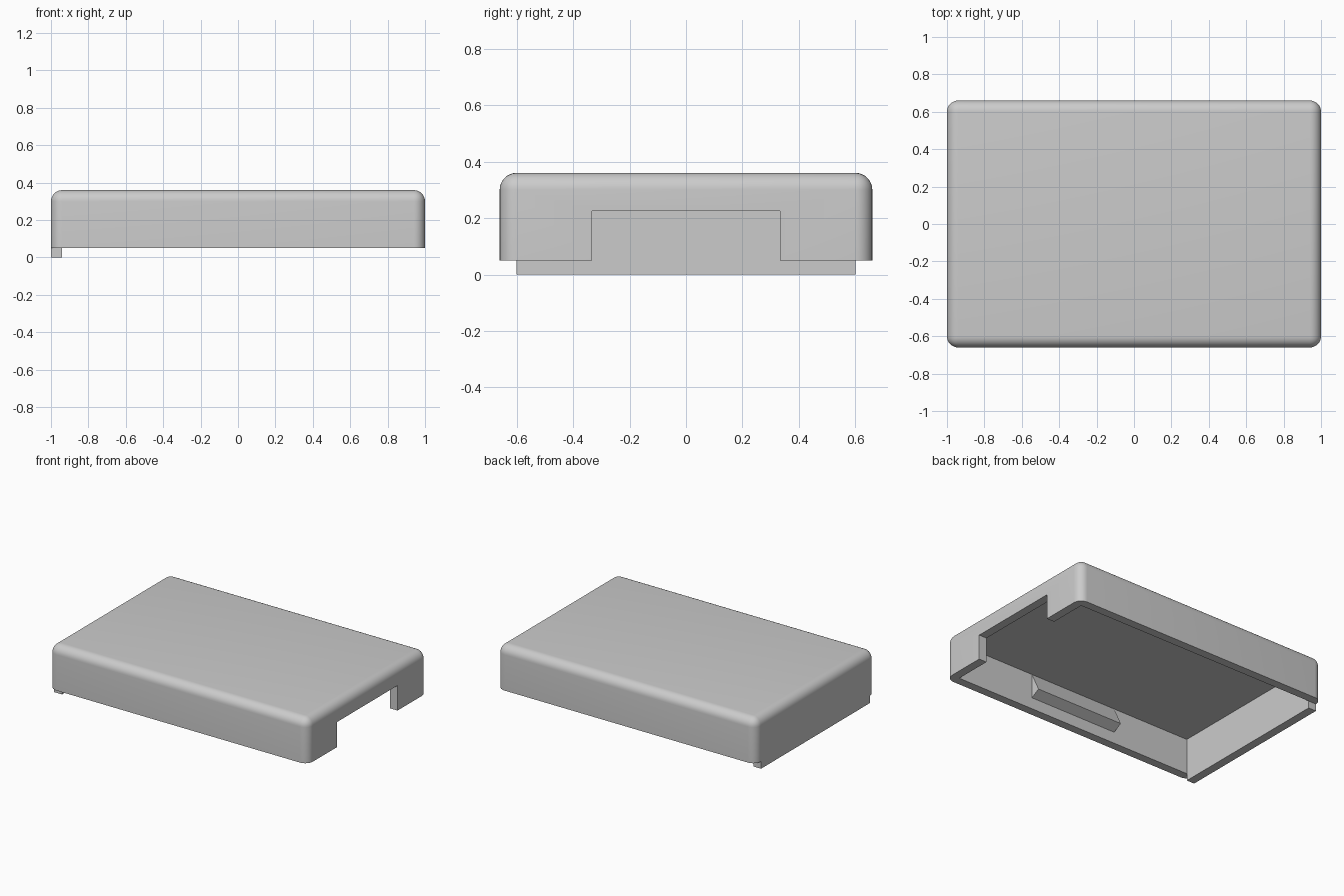
import bpy, bmesh
from mathutils import Vector
from math import radians

cube = bpy.data.objects.get("Cube")
if cube:
    bpy.data.objects.remove(cube, do_unlink=True)

grey = bpy.data.materials.new("light grey plastic")
grey.use_nodes = True
colour = (0.6, 0.6, 0.6, 1)
grey.diffuse_color = colour
grey.node_tree.nodes["Principled BSDF"].inputs["Base Color"].default_value = colour

LENGTH, WIDTH = 2.0, 1.32
BOTTOM, TOP = 0.05, 0.36
WALL = 0.06


def finish(name, bm):
    bmesh.ops.recalc_face_normals(bm, faces=bm.faces)
    mesh = bpy.data.meshes.new(name)
    bm.to_mesh(mesh)
    bm.free()
    mesh.materials.append(grey)
    obj = bpy.data.objects.new(name, mesh)
    bpy.context.collection.objects.link(obj)
    return obj


def box(name, low, high, radius=0):
    """Box between two corners; a radius rounds every edge but the bottom ones."""
    low, high = Vector(low), Vector(high)
    bm = bmesh.new()
    bmesh.ops.create_cube(bm, size=1)
    for v in bm.verts:
        v.co = (low + high) / 2 + v.co * (high - low)
    if radius:
        edges = [e for e in bm.edges if max(v.co.z for v in e.verts) > low.z + 0.01]
        bmesh.ops.bevel(bm, geom=edges, offset=radius, segments=8,
                        profile=0.5, affect='EDGES')
    return finish(name, bm)


def extrude_along_x(name, profile, half_length):
    """Solid from a (y, z) profile."""
    bm = bmesh.new()
    face = bm.faces.new([bm.verts.new((-half_length, y, z)) for y, z in profile])
    new = bmesh.ops.extrude_face_region(bm, geom=[face])["geom"]
    bmesh.ops.translate(bm, vec=(2 * half_length, 0, 0),
                        verts=[v for v in new if isinstance(v, bmesh.types.BMVert)])
    return finish(name, bm)


def cut(target, cutter):
    mod = target.modifiers.new("cut", 'BOOLEAN')
    mod.operation = 'DIFFERENCE'
    mod.solver = 'EXACT'
    mod.object = cutter
    bpy.context.view_layer.objects.active = target
    bpy.ops.object.modifier_apply(modifier=mod.name)
    bpy.data.objects.remove(cutter, do_unlink=True)


# Hollow cover with rounded top and corners
x, y = LENGTH / 2, WIDTH / 2
cover = box("cover_shell", (-x, -y, BOTTOM), (x, y, TOP), radius=WALL)
cut(cover, box("cavity_cutter", (WALL - x, WALL - y, -0.1), (x - WALL, y - WALL, TOP - WALL)))

# Opening in one end wall
cut(cover, box("notch_cutter", (x - 2 * WALL, -0.333, -0.1), (x + 0.1, 0.333, 0.225)))

bpy.ops.object.select_all(action='DESELECT')
cover.select_set(True)
bpy.context.view_layer.objects.active = cover
bpy.ops.object.shade_smooth_by_angle(angle=radians(30))

# Locating lip under the opposite end wall
box("end_lip", (-x, WALL - y, 0), (WALL - x, y - WALL, BOTTOM))

# Wedge-shaped snap catches on the inside of both long walls
inner = y - WALL
for side, name in ((-1, "front_catch"), (1, "back_catch")):
    profile = [(inner, 0.13), (inner - 0.065, 0.165), (inner, 0.3)]
    extrude_along_x(name, [(side * py, pz) for py, pz in profile], 0.34)
